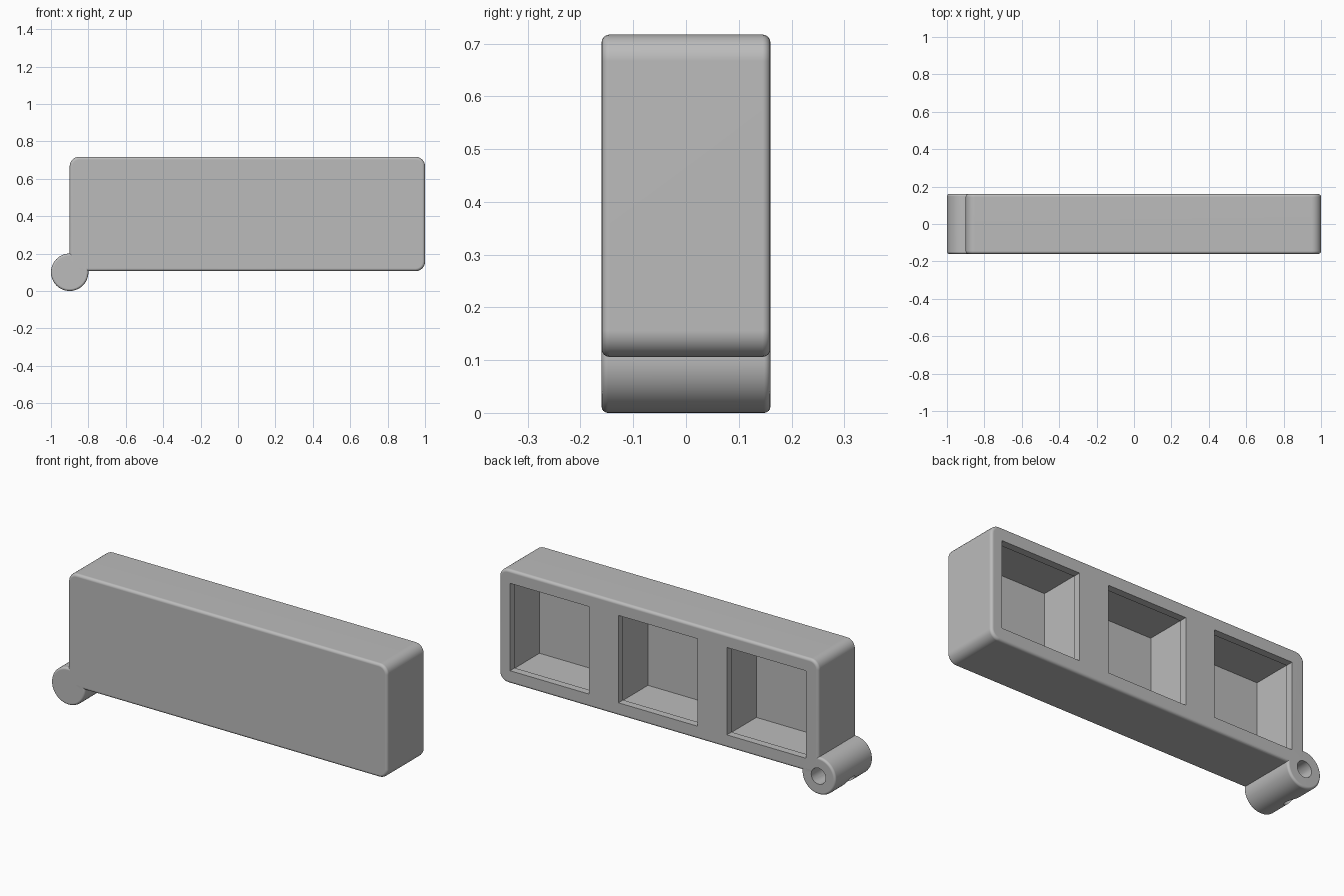
import bpy, bmesh, math
from mathutils import Matrix, Vector

HALF = 0.16          # half thickness along y
HINGE = Vector((-0.9, 0, 0.1))

old = bpy.data.objects.get("Cube")
if old:
    bpy.data.objects.remove(old, do_unlink=True)

grey = bpy.data.materials.new("light_grey")
grey.use_nodes = True
colour = (0.5, 0.5, 0.5, 1)
grey.diffuse_color = colour
bsdf = next(n for n in grey.node_tree.nodes if n.type == 'BSDF_PRINCIPLED')
bsdf.inputs["Base Color"].default_value = colour


def finish(bm, name):
    bmesh.ops.recalc_face_normals(bm, faces=bm.faces)
    mesh = bpy.data.meshes.new(name)
    bm.to_mesh(mesh)
    bm.free()
    mesh.materials.append(grey)
    obj = bpy.data.objects.new(name, mesh)
    bpy.context.collection.objects.link(obj)
    return obj


def new_box(lo, hi):
    lo, hi = Vector(lo), Vector(hi)
    bm = bmesh.new()
    place = Matrix.Translation((lo + hi) / 2) @ Matrix.Diagonal((*(hi - lo), 1))
    bmesh.ops.create_cube(bm, size=1, matrix=place)
    return bm


def new_rod(start, end, radius, sides=64):
    axis = end - start
    bm = bmesh.new()
    place = Matrix.Translation((start + end) / 2) @ axis.to_track_quat('Z', 'Y').to_matrix().to_4x4()
    bmesh.ops.create_cone(bm, cap_ends=True, segments=sides, radius1=radius,
                          radius2=radius, depth=axis.length, matrix=place)
    return bm


def round_rims(bm, size):
    """Round the edges outlining the front and back faces."""
    rims = [e for e in bm.edges if abs(e.verts[0].co.y - e.verts[1].co.y) < 1e-4]
    bmesh.ops.bevel(bm, geom=rims, offset=size, segments=4, profile=0.5, affect='EDGES')


def combine(target, other, operation):
    mod = target.modifiers.new(operation, 'BOOLEAN')
    mod.operation = operation
    mod.solver = 'EXACT'
    mod.object = other
    bpy.context.view_layer.objects.active = target
    bpy.ops.object.modifier_apply(modifier=mod.name)
    bpy.data.objects.remove(other, do_unlink=True)


# Main block with rounded corners and softened rims
bm = new_box((-0.9, -HALF, 0.106), (1.0, HALF, 0.717))
corners = [e for e in bm.edges if abs(e.verts[0].co.y - e.verts[1].co.y) > 0.1]
bmesh.ops.bevel(bm, geom=corners, offset=0.05, segments=6, profile=0.5, affect='EDGES')
round_rims(bm, 0.015)
block = finish(bm, "hinged_block")

# Hinge barrel along the lower edge
reach = Vector((0, HALF, 0))
bm = new_rod(HINGE - reach, HINGE + reach, 0.1)
round_rims(bm, 0.012)
combine(block, finish(bm, "hinge_barrel"), 'UNION')

# Three square pockets in the back, slightly wider behind a shallow lip
for centre in (-0.59, 0.055, 0.70):
    for half, y0, y1 in ((0.235, 0.06, 0.2), (0.245, -0.105, 0.12)):
        bm = new_box((centre - half, y0, 0.411 - half), (centre + half, y1, 0.411 + half))
        combine(block, finish(bm, "pocket_cutter"), 'DIFFERENCE')

# Blind bore in the barrel and a small angled hole leading into it
bm = new_rod(HINGE + Vector((0, -0.12, 0)), HINGE + Vector((0, 0.2, 0)), 0.043, 32)
combine(block, finish(bm, "bore_cutter"), 'DIFFERENCE')
angle = math.radians(40)
outward = Vector((-math.sin(angle), 0, -math.cos(angle)))
bm = new_rod(HINGE, HINGE + outward * 0.2, 0.045, 32)
combine(block, finish(bm, "side_hole_cutter"), 'DIFFERENCE')

# Smooth rounded edges, keeping the flats flat
bpy.ops.object.select_all(action='DESELECT')
block.select_set(True)
bpy.context.view_layer.objects.active = block
bpy.ops.object.shade_smooth_by_angle(angle=math.radians(32))
weighted = block.modifiers.new("flat_faces", 'WEIGHTED_NORMAL')
weighted.keep_sharp = True
